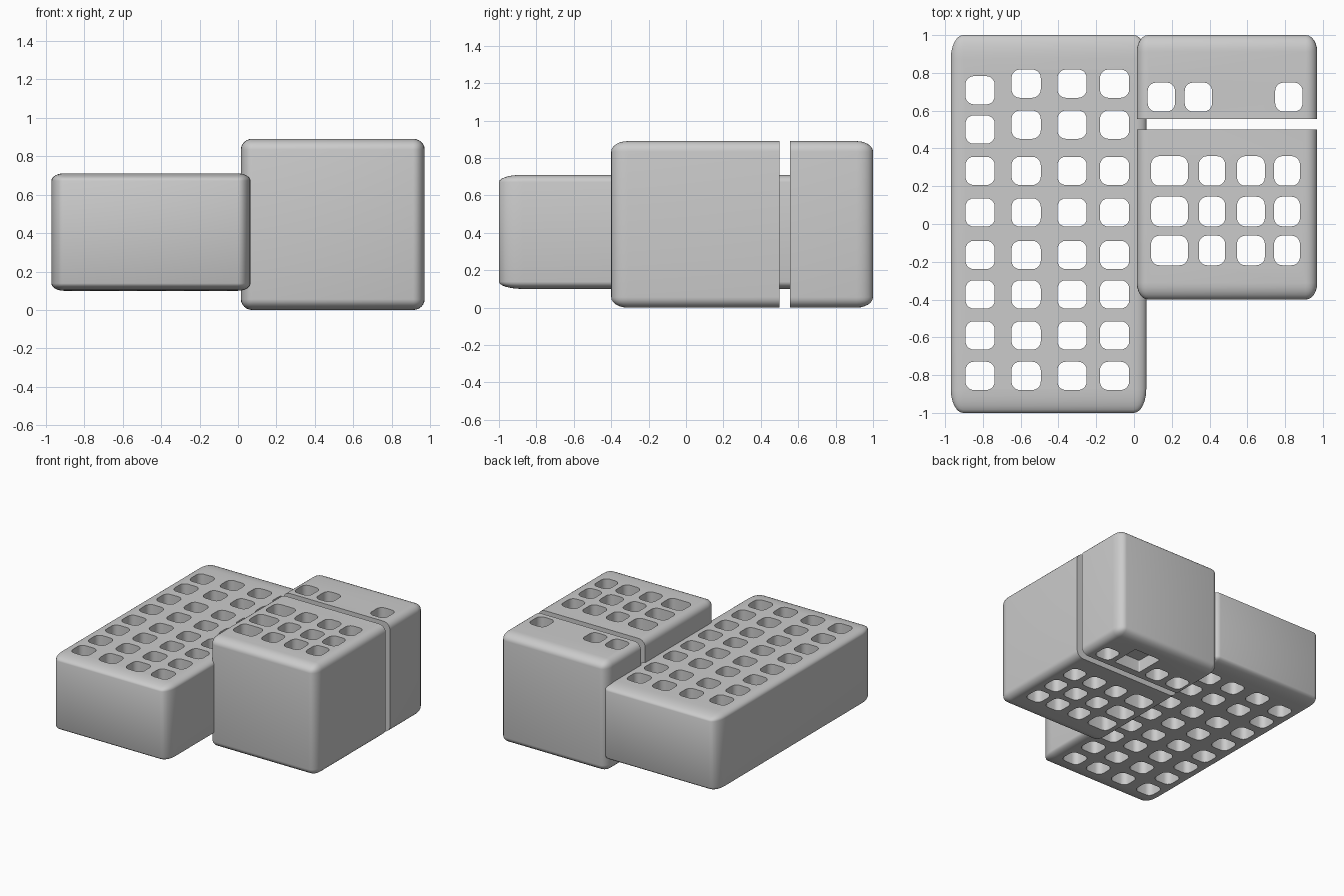
import bpy, bmesh
from mathutils import Matrix

if "Cube" in bpy.data.objects:
    bpy.data.objects.remove(bpy.data.objects["Cube"])

def rounded_block(name, x0, x1, y0, y1, z0, z1):
    # unit cube rounded first, then stretched, so the radii follow the proportions
    bm = bmesh.new()
    bmesh.ops.create_cube(bm, size=1)
    bmesh.ops.bevel(bm, geom=bm.edges[:], offset=0.063, segments=6, profile=0.5, affect='EDGES')
    bmesh.ops.scale(bm, vec=(x1 - x0, y1 - y0, z1 - z0), verts=bm.verts)
    bmesh.ops.translate(bm, vec=((x0 + x1) / 2, (y0 + y1) / 2, (z0 + z1) / 2), verts=bm.verts)
    return make_object(name, bm)

def make_object(name, bm):
    me = bpy.data.meshes.new(name)
    bm.to_mesh(me)
    bm.free()
    ob = bpy.data.objects.new(name, me)
    bpy.context.collection.objects.link(ob)
    return ob

def make_cutter(name, holes):
    # each hole: x, y, width, height, z0, z1, corner radius
    bm = bmesh.new()
    for x, y, w, h, z0, z1, r in holes:
        m = Matrix.Translation((x, y, (z0 + z1) / 2)) @ Matrix.Diagonal((w, h, z1 - z0, 1))
        verts = bmesh.ops.create_cube(bm, size=1, matrix=m)['verts']
        if r:
            edges = {e for v in verts for e in v.link_edges
                     if abs(e.verts[0].co.z - e.verts[1].co.z) > 0.01}
            bmesh.ops.bevel(bm, geom=list(edges), offset=r, segments=5, profile=0.5, affect='EDGES')
    ob = make_object(name, bm)
    ob.hide_render = True
    return ob

def cut(target, holes):
    cutter = make_cutter(target.name + "_cutter", holes)
    mod = target.modifiers.new("holes", 'BOOLEAN')
    mod.operation, mod.solver, mod.object = 'DIFFERENCE', 'EXACT', cutter
    bpy.ops.object.select_all(action='DESELECT')
    bpy.context.view_layer.objects.active = target
    target.select_set(True)
    bpy.ops.object.modifier_apply(modifier=mod.name)
    bpy.data.objects.remove(cutter)
    bpy.ops.object.shade_smooth_by_angle(angle=0.6)

THROUGH = (-0.2, 1.2, 0.045)

# long low block with its 4 x 8 grid of shafts
low = rounded_block("low_block", -0.97, 0.065, -1, 1, 0.10, 0.71)
shared_rows = [0.281, 0.061, -0.164, -0.373, -0.59, -0.804]
holes = []
for i, x in enumerate((-0.815, -0.571, -0.328, -0.103)):
    top_rows = [0.708, 0.50] if i == 0 else [0.743, 0.526]
    holes += [(x, y, 0.155, 0.15, *THROUGH) for y in top_rows + shared_rows]
cut(low, holes)

# tall block, split by a narrow gap into a front and a back part
tall = (0.015, 0.97, -0.4, 1, 0, 0.89)
front = rounded_block("tall_block_front", *tall)
holes = [(x, y, w, 0.157, *THROUGH)
         for x, w in ((0.188, 0.196), (0.413, 0.14), (0.619, 0.148), (0.81, 0.138))
         for y in (0.281, 0.066, -0.14)]
cut(front, holes + [(0.5, 1.0, 2, 1.0, -0.5, 1.5, 0)])

back = rounded_block("tall_block_back", *tall)
holes = [(x, 0.672, 0.145, 0.154, *THROUGH) for x in (0.145, 0.341, 0.82)]
# shallow pocket in the underside
holes.append((0.585, 0.735, 0.24, 0.24, -0.2, 0.1, 0.01))
cut(back, holes + [(0.5, -0.2225, 2, 1.555, -0.5, 1.5, 0)])
